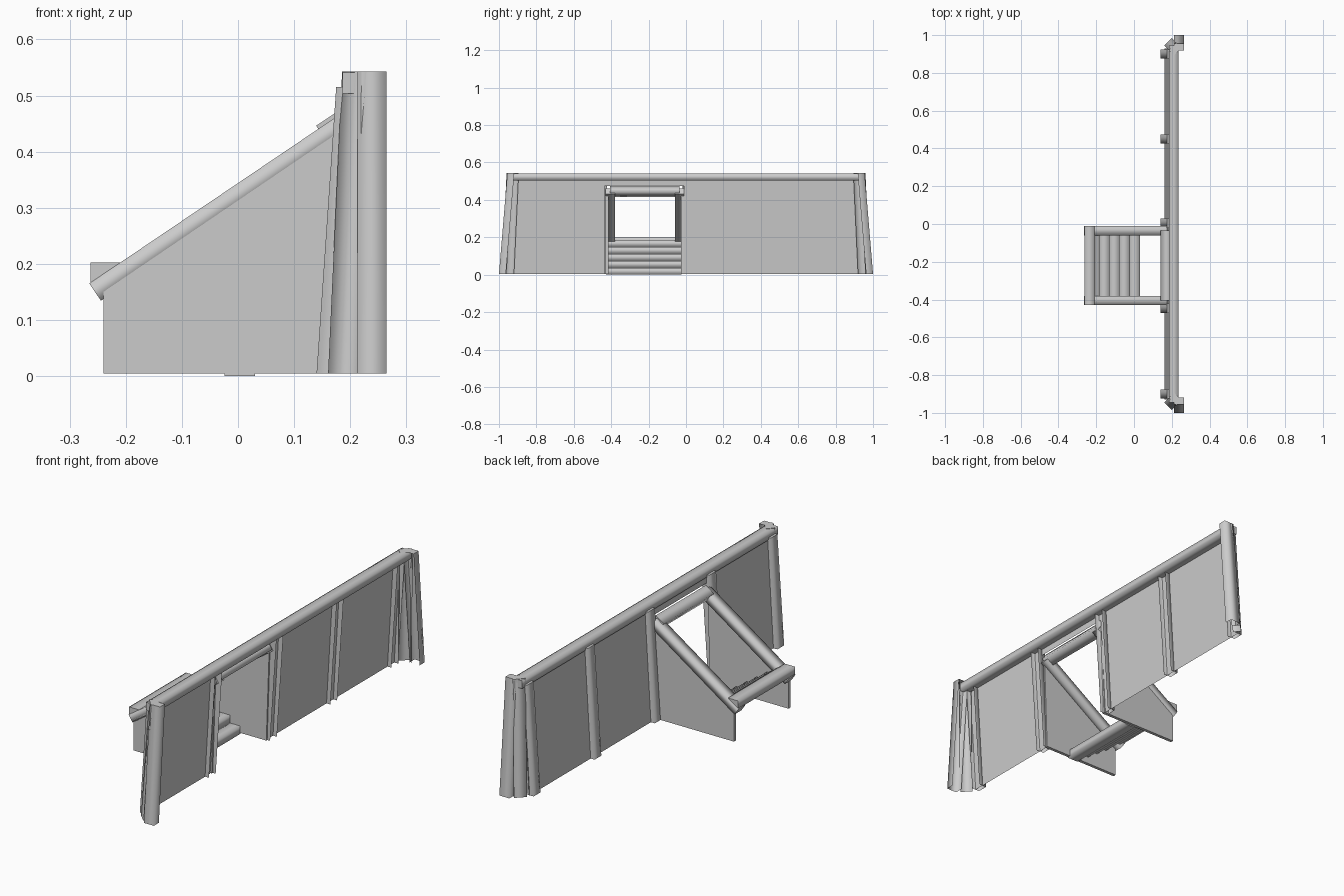
import bpy
import bmesh
from mathutils import Vector

cube = bpy.data.objects.get("Cube")
if cube:
    bpy.data.objects.remove(cube, do_unlink=True)

# One plain grey colour for everything
grey = bpy.data.materials.new("plain grey")
grey.use_nodes = True
grey.diffuse_color = (0.6, 0.6, 0.6, 1)
grey.node_tree.nodes["Principled BSDF"].inputs["Base Color"].default_value = grey.diffuse_color

WIDTH, DEPTH = 0.055, 0.037
BASE = 0.005


def finish(name, bm):
    bmesh.ops.recalc_face_normals(bm, faces=bm.faces)
    mesh = bpy.data.meshes.new(name)
    bm.to_mesh(mesh)
    bm.free()
    mesh.materials.append(grey)
    obj = bpy.data.objects.new(name, mesh)
    bpy.context.collection.objects.link(obj)
    return obj


def log(name, start, end, out, width=WIDTH, depth=DEPTH, hollow=False):
    """Soft-shaded squared log; start and end lie on the middle of its outer face."""
    start, end, out = Vector(start), Vector(end), Vector(out).normalized()
    side = (end - start).cross(out).normalized() * width / 2
    bm = bmesh.new()
    rings = []
    for p in (start, end):
        corners = (p + side - out * depth, p + side, p - side, p - side - out * depth)
        rings.append([bm.verts.new(c) for c in corners])
    a, b = rings
    for i in range(3 if hollow else 4):
        j = (i + 1) % 4
        bm.faces.new((a[i], a[j], b[j], b[i])).smooth = True
    bm.faces.new(b)
    if not hollow:
        bm.faces.new(a)
    return finish(name, bm)


def sheet(name, points, thickness=0):
    """Flat board from an outline, optionally thickened along y."""
    bm = bmesh.new()
    face = bm.faces.new([bm.verts.new(p) for p in points])
    if thickness:
        new = bmesh.ops.extrude_face_region(bm, geom=[face])["geom"]
        verts = [v for v in new if isinstance(v, bmesh.types.BMVert)]
        bmesh.ops.translate(bm, verts=verts, vec=(0, thickness, 0))
    return finish(name, bm)


# Leaning wall panels, with a gap for the bay
def wall_x(z):
    return 0.16 + 0.06 * z


def panel(name, y0, y1, z0, z1):
    sheet(name, [(wall_x(z0), y0, z0), (wall_x(z0), y1, z0),
                 (wall_x(z1), y1, z1), (wall_x(z1), y0, z1)])


panel("wall_panel_right", -0.93, -0.435, BASE, 0.52)
panel("wall_panel_left", -0.01, 0.93, BASE, 0.52)
panel("wall_panel_over_bay", -0.435, -0.01, 0.475, 0.52)

# Hollow posts along the wall
for i, y in enumerate((-0.9, -0.447, 0.005, 0.45, 0.9)):
    log(f"wall_post_{i + 1}", (0.14, y, BASE), (0.175, y, 0.515), (-1, 0, 0),
        width=0.05, depth=0.04, hollow=True)

# Fanned corner posts at both ends
for s, label in ((-1, "right"), (1, "left")):
    log(f"corner_post_{label}", (0.18, s * 0.965, BASE), (0.205, s * 0.94, 0.543),
        (-1, s, 0), hollow=True)
    log(f"end_post_{label}", (0.239, s, BASE), (0.239, s * 0.955, 0.543),
        (0, s, 0), width=0.052, hollow=True)

# Rail along the top
log("top_rail", (0.211, -0.945, 0.541), (0.211, 0.945, 0.541), (0, 0, 1), width=0.05)

# Bay: side boards, sloping rails, header and sill
slope = (-0.559, 0, 0.829)
for label, rail_y, board_y in (("right", -0.405, -0.43), ("left", -0.035, -0.027)):
    outline = [(-0.24, BASE), (-0.24, 0.15), (0.18, 0.435), (0.165, BASE)]
    sheet(f"bay_side_{label}", [(x, board_y, z) for x, z in outline], 0.015)
    log(f"sloping_rail_{label}", (-0.265, rail_y, 0.165), (0.175, rail_y, 0.462),
        slope, width=0.05)
log("bay_header", (0.16, -0.405, 0.46), (0.16, -0.035, 0.46), slope, width=0.05)
log("bay_sill", (-0.235, -0.43, 0.202), (-0.235, -0.01, 0.202), (0, 0, 1))

# Log steps rising away from the wall
for i in range(5):
    x, z = 0.003 - 0.053 * i, 0.037 * (i + 1)
    log(f"step_{i + 1}", (x, -0.428, z), (x, -0.025, z), (0, 0, 1))
